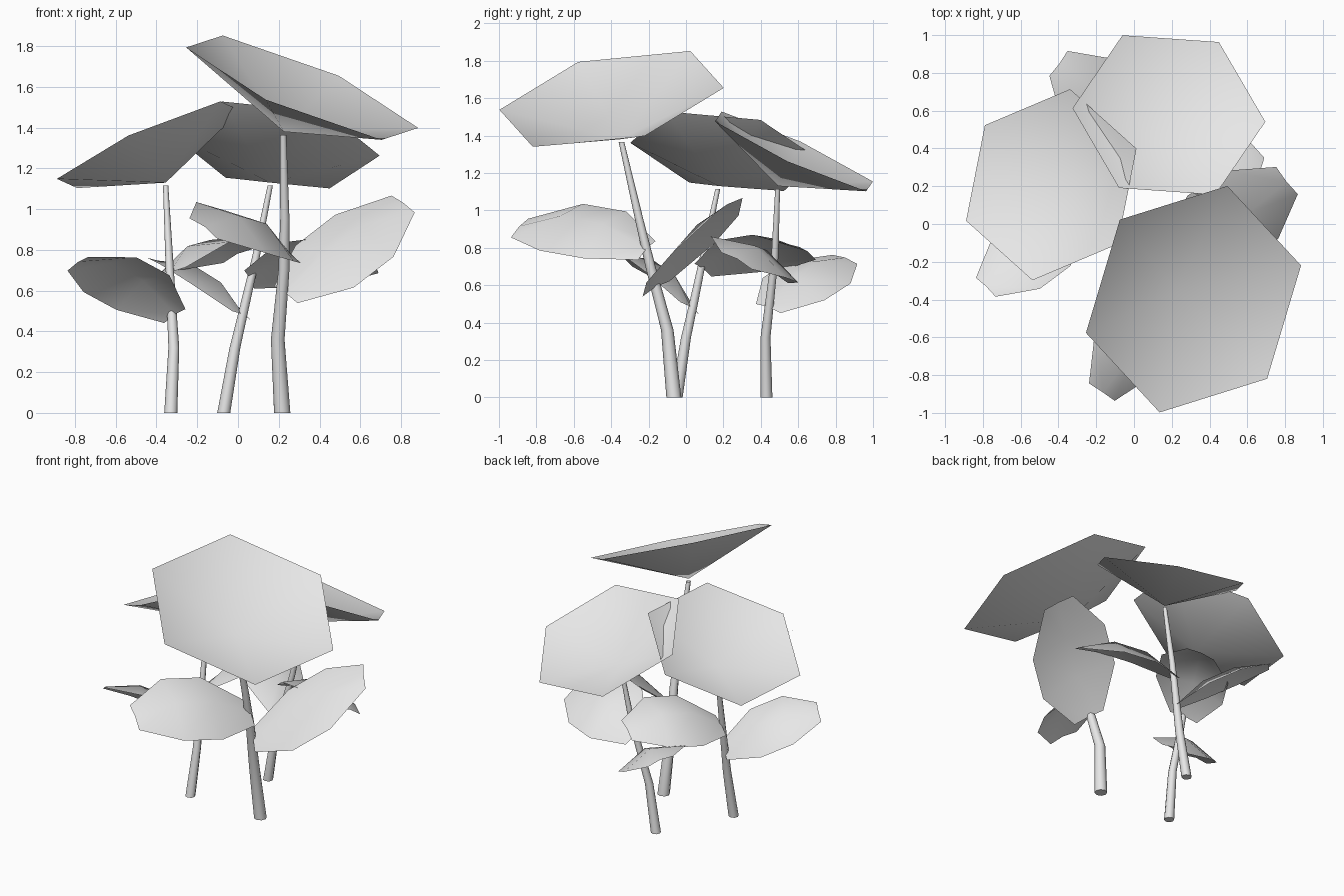
import bpy
from math import pi, cos, sin
from mathutils import Vector as V

cube = bpy.data.objects.get("Cube")
if cube:
    bpy.data.objects.remove(cube, do_unlink=True)

# One plain grey for the whole plant
grey = bpy.data.materials.new("light_grey")
grey.use_nodes = True
COLOUR = (0.8, 0.8, 0.8, 1)
grey.diffuse_color = COLOUR
grey.node_tree.nodes["Principled BSDF"].inputs["Base Color"].default_value = COLOUR


def add_mesh(name, verts, faces):
    mesh = bpy.data.meshes.new(name)
    mesh.from_pydata([tuple(v) for v in verts], [], faces)
    mesh.materials.append(grey)
    for poly in mesh.polygons:
        poly.use_smooth = len(poly.vertices) < 5
    obj = bpy.data.objects.new(name, mesh)
    bpy.context.collection.objects.link(obj)
    return obj


def canopy(name, apex, centre, corner):
    """Shallow six-sided cone shell whose point rests on the stem."""
    apex, centre = V(apex), V(centre)
    axis = (centre - apex).normalized()
    arm = V(corner) - centre
    arm = (arm - axis * arm.dot(axis)).normalized() * arm.length
    side = axis.cross(arm)
    rim = [centre + arm * cos(i * pi / 3) + side * sin(i * pi / 3) for i in range(6)]
    add_mesh(name, [apex] + rim, [(0, i + 1, (i + 1) % 6 + 1) for i in range(6)])


def stem(name, points, r0, r1, sides=8):
    """Tapered bent tube, thick at the ground."""
    verts, faces = [], []
    top = points[-1][2]
    for p in points:
        r = r0 + (r1 - r0) * p[2] / top
        verts += [V(p) + V((cos(a), sin(a), 0)) * r
                  for a in (2 * pi * i / sides for i in range(sides))]
    for k in range(len(points) - 1):
        for i in range(sides):
            a, b = k * sides + i, k * sides + (i + 1) % sides
            faces.append((a, b, b + sides, a + sides))
    faces.append(tuple(reversed(range(sides))))
    add_mesh(name, verts, faces)


def leaf(name, base, tip, half, arch, bulge=0.07):
    """Blunt eight-sided leaf, arched along its length with a raised midrib."""
    base, tip, half = V(base), V(tip), V(half)
    up = (tip - base).cross(half).normalized()
    if up.z < 0:
        up = -up
    verts = []
    for t, w in ((0, 0.4), (0.33, 1), (0.67, 1), (1, 0.4)):
        mid = base.lerp(tip, t) + V((0, 0, arch * 4 * t * (1 - t)))
        verts += [mid + half * w, mid + up * bulge * w * w, mid - half * w]
    faces = [(r * 3 + c, r * 3 + c + 1, r * 3 + c + 4, r * 3 + c + 3)
             for r in range(3) for c in range(2)]
    add_mesh(name, verts, faces)


# Stems
stem("front_stem", [(.217, -.065, 0), (.195, -.1, .36), (.225, -.19, .7),
                    (.23, -.25, .95), (.222, -.345, 1.365)], .04, .015)
stem("left_stem", [(-.33, -.05, 0), (-.315, 0, .32), (-.325, .04, .5),
                   (-.355, .17, 1.115)], .032, .013)
stem("back_stem", [(-.07, .43, 0), (-.015, .425, .32), (.085, .475, .75),
                   (.158, .49, 1.115)], .032, .013)

# Large upper canopies
canopy("front_canopy", (.225, -.35, 1.38), (.315, -.398, 1.596), (.885, -.22, 1.40))
canopy("left_canopy", (-.355, .175, 1.13), (-.438, .208, 1.316), (.01, .40, 1.49))
canopy("back_canopy", (.16, .492, 1.13), (.185, .577, 1.315), (.695, .54, 1.26))

# Lower leaves, two on each stem
leaf("front_stem_leaf_right", (.235, -.16, .58), (.81, .23, 1.025), (-.143, .18, .103), -.01)
leaf("front_stem_leaf_front", (.24, -.21, .785), (-.17, -.89, .905), (-.17, .115, .125), .05)
leaf("left_stem_leaf_front", (-.31, .02, .475), (-.785, -.335, .732), (.13, -.125, .085), .035)
leaf("left_stem_leaf_back", (-.33, .09, .68), (0, .65, .77), (.18, -.11, .085), .05)
leaf("back_stem_leaf_left", (.02, .44, .475), (-.4, .85, .738), (-.12, -.165, .06), .02)
leaf("back_stem_leaf_right", (.055, .465, .655), (.666, .27, .73), (.06, .2, -.11), .05)
